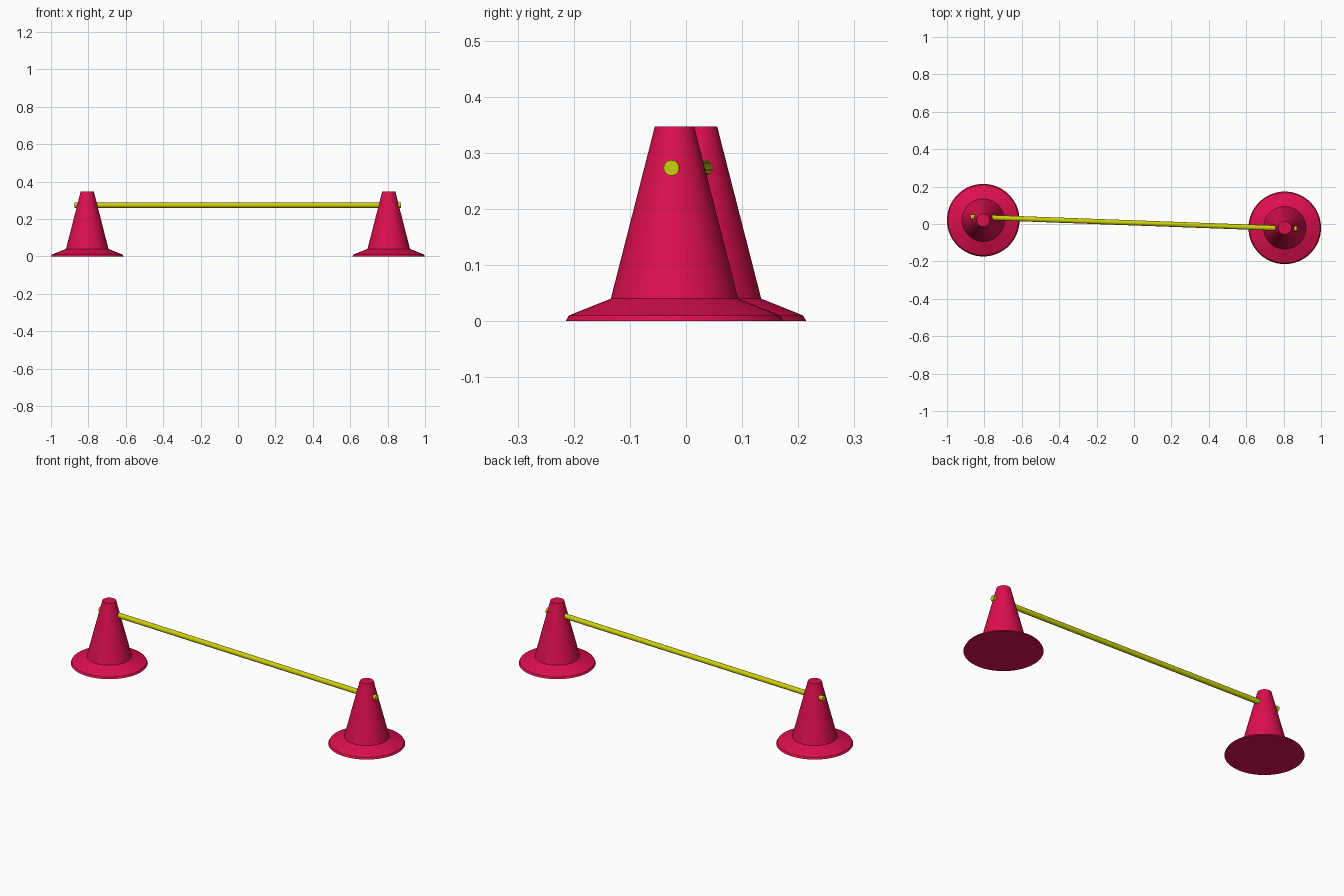
import bpy, bmesh, math
from mathutils import Vector

if "Cube" in bpy.data.objects:
    bpy.data.objects.remove(bpy.data.objects["Cube"])


def material(name, color):
    mat = bpy.data.materials.new(name)
    mat.diffuse_color = color
    mat.use_nodes = True
    mat.node_tree.nodes["Principled BSDF"].inputs["Base Color"].default_value = mat.diffuse_color
    return mat


RED = material("red_plastic", (0.72, 0.005, 0.075, 1))
YELLOW = material("yellow_plastic", (0.6, 0.63, 0.003, 1))


def finish(bm, name, mat):
    bmesh.ops.recalc_face_normals(bm, faces=bm.faces)
    mesh = bpy.data.meshes.new(name)
    bm.to_mesh(mesh)
    bm.free()
    obj = bpy.data.objects.new(name, mesh)
    bpy.context.collection.objects.link(obj)
    mesh.materials.append(mat)
    bpy.ops.object.select_all(action='DESELECT')
    obj.select_set(True)
    bpy.context.view_layer.objects.active = obj
    bpy.ops.object.shade_smooth_by_angle(angle=math.radians(15))
    return obj


def lathe(name, profile, mat, sides):
    """Closed solid of revolution from (radius, z) points, capped at both ends."""
    bm = bmesh.new()
    rings = [[bm.verts.new((r * math.cos(math.tau * i / sides),
                            r * math.sin(math.tau * i / sides), z))
              for i in range(sides)] for r, z in profile]
    for lo, hi in zip(rings, rings[1:]):
        for i in range(sides):
            j = (i + 1) % sides
            bm.faces.new((lo[i], lo[j], hi[j], hi[i]))
    bm.faces.new(rings[0])
    bm.faces.new(rings[-1])
    return finish(bm, name, mat)


# Cones: flared foot, tapering body, flat top
cone_profile = [(0.194, 0), (0.188, 0.01), (0.1135, 0.04), (0.035, 0.347)]
for name, x, y in (("left_cone", -0.806, 0.0205), ("right_cone", 0.806, -0.0205)):
    lathe(name, cone_profile, RED, 64).location = (x, y, 0)

# Crossbar pushed through both cones, slightly skewed
start, end = Vector((-0.875, 0.038, 0.273)), Vector((0.872, -0.026, 0.273))
bar = lathe("crossbar", [(0.0138, 0), (0.0138, (end - start).length)], YELLOW, 32)
bar.location = start
bar.rotation_euler = (end - start).to_track_quat('Z', 'Y').to_euler()
